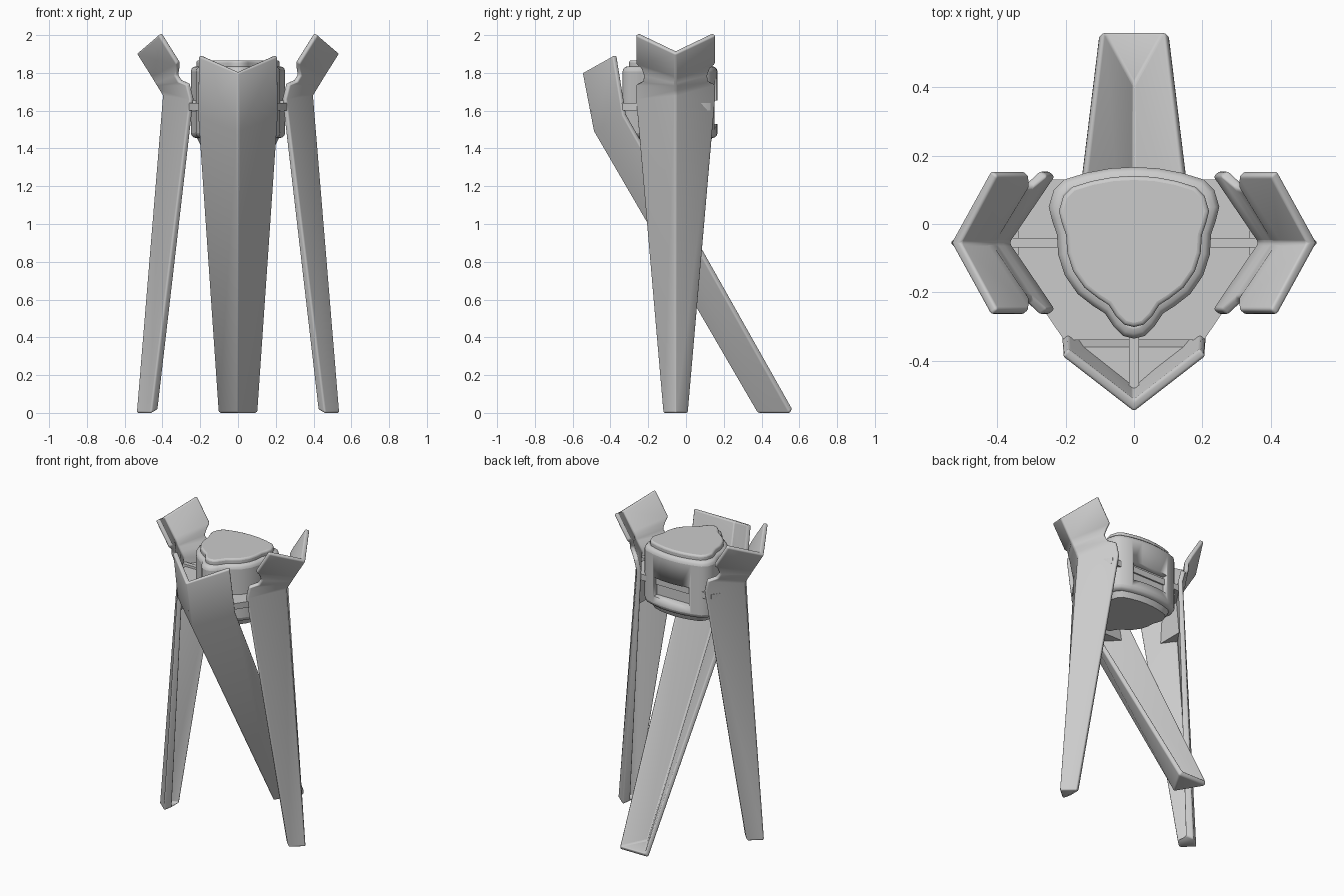
import bpy, bmesh

if "Cube" in bpy.data.objects:
    bpy.data.objects.remove(bpy.data.objects["Cube"])


def finish(name, verts, faces, bevel=0.0, thick=0.0, mirror=False, cutter=None):
    me = bpy.data.meshes.new(name)
    me.from_pydata(verts, [], faces)
    if not thick:
        bm = bmesh.new()
        bm.from_mesh(me)
        bmesh.ops.recalc_face_normals(bm, faces=bm.faces)
        bm.to_mesh(me)
        bm.free()
    ob = bpy.data.objects.new(name, me)
    bpy.context.collection.objects.link(ob)
    if thick:
        m = ob.modifiers.new("wall", 'SOLIDIFY')
        m.thickness, m.offset, m.use_even_offset = thick, -1, True
    if bevel:
        m = ob.modifiers.new("round", 'BEVEL')
        m.width, m.segments, m.limit_method = bevel, 3, 'ANGLE'
        m.angle_limit = 0.75
    if cutter:
        m = ob.modifiers.new("recess", 'BOOLEAN')
        m.object, m.solver = cutter, 'EXACT'
    if mirror:
        m = ob.modifiers.new("mirror", 'MIRROR')
        m.use_mirror_merge = False
    bpy.ops.object.select_all(action='DESELECT')
    bpy.context.view_layer.objects.active = ob
    ob.select_set(True)
    bpy.ops.object.shade_smooth_by_angle(angle=0.7)
    return ob


def loft(name, low, z0, high, z1, **kw):
    """Solid between two outlines with equal point counts."""
    n = len(low)
    verts = [(x, y, z0) for x, y in low] + [(x, y, z1) for x, y in high]
    faces = [tuple(range(n))[::-1], tuple(range(n, 2 * n))]
    faces += [(i, (i + 1) % n, n + (i + 1) % n, n + i) for i in range(n)]
    return finish(name, verts, faces, **kw)


def box(name, a, b, **kw):
    r = [(a[0], a[1]), (b[0], a[1]), (b[0], b[1]), (a[0], b[1])]
    return loft(name, r, a[2], r, b[2], **kw)


def leg(name, rows, place, **kw):
    """V-section shell; row = ridge out, ridge z, wing out, wing half width, wing z."""
    verts, faces = [], [(0, 1, 2)]
    for ro, rz, wo, hw, wz in rows:
        verts += [place(ro, 0, rz), place(wo, -hw, wz), place(wo, hw, wz)]
    for i in range(0, 3 * len(rows) - 3, 3):
        faces += [(i, i + 2, i + 5, i + 3), (i + 1, i, i + 3, i + 4)]
    return finish(name, verts, faces, bevel=0.009, thick=0.028, **kw)


def symmetric(half):
    return half + [(-x, y) for x, y in reversed(half) if x > 0]


# Side legs, with a notch in the wing edges above the bend
CY = -0.055
leg("side_legs", [
    (0.54, 0.0, 0.46, 0.068, 0.0),
    (0.40, 1.68, 0.255, 0.212, 1.66),
    (0.415, 1.705, 0.275, 0.212, 1.735),
    (0.43, 1.73, 0.315, 0.175, 1.75),
    (0.44, 1.745, 0.335, 0.17, 1.785),
    (0.45, 1.762, 0.325, 0.185, 1.825),
    (0.46, 1.778, 0.325, 0.212, 1.848),
    (0.537, 1.90, 0.42, 0.212, 2.0)],
    lambda o, l, z: (o, l + CY, z), mirror=True)

# Front leg, slanting to the back
leg("front_leg", [
    (-0.375, 0.0, -0.55, 0.105, 0.0),
    (0.49, 1.49, 0.335, 0.214, 1.575),
    (0.55, 1.80, 0.387, 0.21, 1.89)],
    lambda o, l, z: (l, -o, z))

# Blocks filling the legs behind the body
loft("side_leg_blocks",
     [(0.415, CY), (0.325, CY + 0.115), (0.325, CY - 0.115)], 1.38,
     [(0.393, CY), (0.325, CY + 0.1), (0.325, CY - 0.1)], 1.62, mirror=True)
loft("front_leg_block",
     [(0, -0.41), (0.16, -0.26), (-0.16, -0.26)], 1.38,
     [(0, -0.495), (0.18, -0.36), (-0.18, -0.36)], 1.62)

# Connecting plate and ribs
plate = symmetric([(0.28, 0.13), (0.34, 0.03), (0.34, -0.14), (0.205, -0.34)])
loft("mount_plate", plate, 1.60, plate, 1.64)
box("side_ribs", (0.15, CY - 0.014, 1.595), (0.385, CY + 0.014, 1.655), mirror=True)
box("front_rib", (-0.014, -0.50, 1.595), (0.014, -0.25, 1.655))

# Body with shield-shaped outline and a recess at the back
half = [(0, 0.167), (0.07, 0.163), (0.14, 0.15), (0.205, 0.13), (0.235, 0.10),
        (0.25, 0.05), (0.24, 0.01), (0.226, -0.03), (0.222, -0.09), (0.203, -0.15),
        (0.165, -0.205), (0.12, -0.24), (0.085, -0.262), (0.06, -0.30),
        (0.032, -0.328), (0, -0.336)]
outline = symmetric(half)


def scaled(s):
    return [(x * s, (y + 0.05) * s - 0.05) for x, y in outline]


recess = box("recess_cutter", (-0.13, 0.12, 1.53), (0.13, 0.3, 1.655))
recess.hide_render = True
recess.hide_viewport = True
loft("body", outline, 1.455, outline, 1.835, bevel=0.028, cutter=recess)
loft("body_base", scaled(0.8), 1.42, scaled(0.9), 1.47)
loft("top_cap", scaled(0.88), 1.82, scaled(0.88), 1.866, bevel=0.012)
